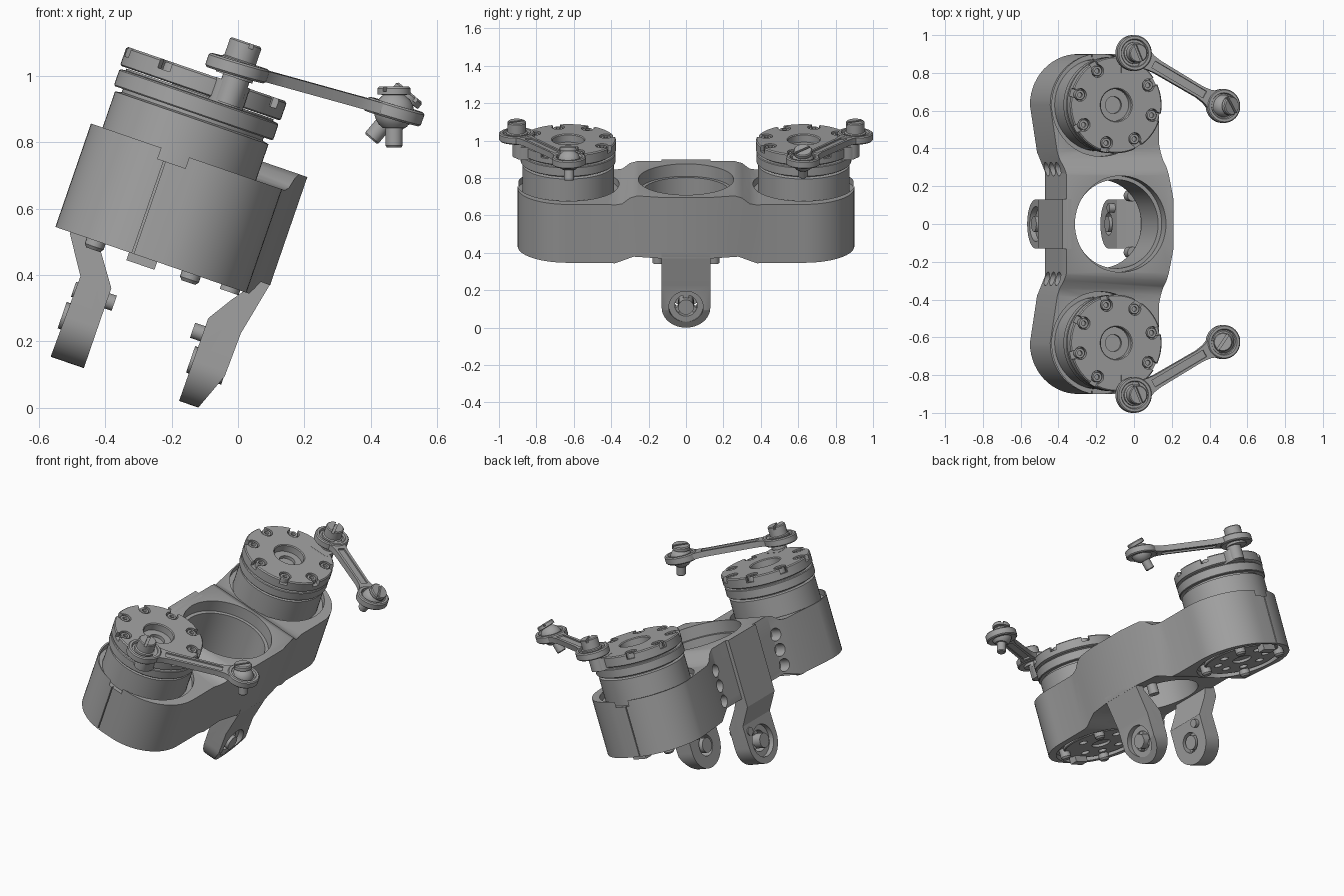
import bpy, bmesh
from math import sin, cos, pi, radians
from mathutils import Matrix, Vector

if "Cube" in bpy.data.objects:
    bpy.data.objects.remove(bpy.data.objects["Cube"])

grey = bpy.data.materials.new("plain grey")
grey.use_nodes = True
colour = (0.36, 0.36, 0.36, 1)
grey.diffuse_color = colour
grey.node_tree.nodes["Principled BSDF"].inputs["Base Color"].default_value = colour

TILT = Matrix.Rotation(radians(19), 4, 'Y')
MOTOR_U, MOTOR_Y = -0.418, 0.63
MID_U = -0.327
parts = []


def add(name, bm):
    bmesh.ops.recalc_face_normals(bm, faces=bm.faces)
    me = bpy.data.meshes.new(name)
    bm.to_mesh(me)
    bm.free()
    me.materials.append(grey)
    ob = bpy.data.objects.new(name, me)
    bpy.context.collection.objects.link(ob)
    parts.append(ob)
    return ob


def prism(name, pts, lo, hi, axis):
    """Extrude a 2D outline along one axis."""
    place = {'x': lambda a, b, c: (c, a, b), 'y': lambda a, b, c: (a, c, b),
             'z': lambda a, b, c: (a, b, c)}[axis]
    bm = bmesh.new()
    low, high = ([bm.verts.new(place(a, b, c)) for a, b in pts] for c in (lo, hi))
    bm.faces.new(low)
    bm.faces.new(high)
    for i in range(len(pts)):
        j = (i + 1) % len(pts)
        bm.faces.new((low[i], low[j], high[j], high[i]))
    return add(name, bm)


def lathe(name, profile, at=(0, 0, 0), turn=0, n=48):
    """Revolve (radius, height) points; turn is degrees about Y."""
    m = Matrix.Translation(at) @ Matrix.Rotation(radians(turn), 4, 'Y')
    bm = bmesh.new()
    rings = []
    for r, h in profile:
        k = 1 if r == 0 else n
        rings.append([bm.verts.new(m @ Vector((r * cos(2 * pi * i / n), r * sin(2 * pi * i / n), h)))
                      for i in range(k)])
    for p, q in zip(rings, rings[1:]):
        for i in range(n):
            quad = [p[i % len(p)], p[(i + 1) % len(p)], q[(i + 1) % len(q)], q[i % len(q)]]
            bm.faces.new(list(dict.fromkeys(quad)))
    return add(name, bm)


def rod(name, r, lo, hi, at=(0, 0, 0), turn=0, n=24):
    return lathe(name, [(0, lo), (r, lo), (r, hi), (0, hi)], at, turn, n)


def block(name, size, at, spin=0):
    bm = bmesh.new()
    m = Matrix.Translation(at) @ Matrix.Rotation(spin, 4, 'Z') @ Matrix.Diagonal((*size, 1))
    bmesh.ops.create_cube(bm, size=1, matrix=m)
    return add(name, bm)


def combine(ob, others, op='DIFFERENCE'):
    for c in others:
        mod = ob.modifiers.new("bool", 'BOOLEAN')
        mod.operation, mod.object, mod.solver = op, c, 'EXACT'
    bpy.context.view_layer.update()
    dg = bpy.context.evaluated_depsgraph_get()
    me = bpy.data.meshes.new_from_object(ob.evaluated_get(dg))
    ob.modifiers.clear()
    ob.data = me
    for c in others:
        parts.remove(c)
        bpy.data.objects.remove(c)
    return ob


def arc(cx, cy, r, a0, a1, n=14):
    return [(cx + r * cos(radians(a0 + (a1 - a0) * i / n)),
             cy + r * sin(radians(a0 + (a1 - a0) * i / n))) for i in range(n + 1)]


# Housing: plan outline crossed with its side profile
half = [(-.03, .13), (-.07, .33), (-.09, .42)] + arc(-.36, .63, .27, 0, 90) \
    + arc(-.43, .63, .27, 90, 180) + [(-.66, .38), (-.63, .27)]
plan = half + [(u, -y) for u, y in reversed(half)]
side = [(.26, .73), (.30, .715), (.34, .68), (.38, .67), (.95, .67), (.95, .34), (.38, .34), (.28, .385)]
side = side + [(-y, w) for y, w in reversed(side)]
body = prism("housing", plan, .3, .8, 'z')
combine(body, [prism("side", side, -1, .3, 'x')], 'INTERSECT')
cuts = [lathe("bore", [(0, .2), (.235, .2), (.235, .66), (.255, .66), (.255, .9), (0, .9)], (MID_U, 0, 0), n=64)]
for s in (1, -1):
    cuts.append(rod("top_pocket", .272, .635, .8, (MOTOR_U, s * MOTOR_Y, 0), n=64))
    cuts.append(rod("bottom_pocket", .255, .2, .37, (-.40, s * MOTOR_Y, 0), n=64))
    cuts.append(block("seam", (.006, .03, 1), (-.453, s * .9, .5)))
    for w in (.43, .52, .61):
        cuts.append(rod("side_hole", .036, -.12, .05, (-.63, s * .29, w), 90))
combine(body, cuts)


# Two legs with eyes, one on each side of the bore
def leg(name, outline, d):
    ob = prism(name, outline, -.132, .132, 'y')
    tongue = [(.132, .8), (-.132, .8)] + arc(0, .095, .13, 180, 360, 24)
    combine(ob, [prism("tongue", tongue, -1, .5, 'x')], 'INTERSECT')
    u = MID_U + d * .205
    face = MID_U + d * .259
    combine(ob, [rod("pocket", .092, -.035, .035, (face + d * .003, 0, .095), 90, 40),
                 rod("hole", .06, -.1, .1, (u, 0, .095), 90, 32)])
    # Eye screw held by three spokes, and a side stud
    rod(name + "_screw", .042, -.062, .05, (u, 0, .095), 90)
    for k in range(3):
        a = pi / 2 + k * 2 * pi / 3
        spoke = block(name + "_spoke", (.03, .08, .03), (0, 0, 0))
        spoke.data.transform(Matrix.Translation((u, 0, .095)) @ Matrix.Rotation(a, 4, 'X')
                             @ Matrix.Translation((0, .035, 0)))
    rod(name + "_stud", .024, -.07, .06, (MID_U + d * .19, .085, .18), 90)


leg("right_leg", [(-.652, .73), (-.652, .335), (-.58, .224), (-.586, -.036), (-.48, -.036),
                  (-.48, .22), (-.557, .33), (-.59, .40), (-.60, .73)], -1)
leg("left_leg", [(-.03, .42), (-.03, .39), (-.066, .22), (-.07, .08), (-.115, -.036), (-.176, -.036),
                 (-.174, .23), (-.126, .305), (-.086, .36), (-.086, .42)], 1)


# Lever bar and rings, drawn along x then laid between its two pivots
def lever(s):
    a, b = Vector((-.337, s * .905, .972)), Vector((.153, s * .625, 1.002))
    d = b - a
    length, spin = d.to_2d().length, Vector((d.x, d.y)).angle_signed(Vector((1, 0)))
    e = length - .06
    top = [(.05, .065), (.10, .042), (.15, .036), (e - .09, .033), (e - .04, .04), (e + .01, .062)]
    bar = prism("lever_bar", top + [(x, -y) for x, y in reversed(top)], -.017, .017, 'z')
    slots = [block("slot", (length - .24, .04, .03), (length / 2, 0, h)) for h in (.023, -.023)]
    group = [combine(bar, slots)]
    for x, r in ((0, .095), (length, .09)):
        ring = [(.055, -.018), (r - .006, -.022), (r, -.016), (r, .016), (r - .006, .022),
                (r - .02, .022), (r - .025, .010), (.055, .010), (.055, -.018)]
        group.append(lathe("lever_ring", ring, (x, 0, 0)))
    slope = Matrix.Shear('XY', 4, (0, 0))
    slope[2][0] = d.z / length
    m = Matrix.Translation(a) @ Matrix.Rotation(spin, 4, 'Z') @ slope
    for ob in group:
        ob.data.transform(m)
    # Fixed pivot screw
    head = lathe("pivot_screw", [(0, -.03), (.058, -.03), (.058, .022), (.05, .026), (.05, .078),
                                 (.045, .083), (0, .083)], a)
    combine(head, [block("slot", (.014, .2, .03), a + Vector((0, 0, .083)), .4)])
    # Ball joint with its hanging pin
    lean = 21 if s > 0 else -19
    ball = [(0, -.108), (.022, -.108), (.026, -.103), (.026, -.05)] + \
           [(.06 * cos(radians(t)), .06 * sin(radians(t))) for t in range(-55, 50, 15)] + \
           [(.032, .05), (.05, .052), (.05, .07), (.045, .076), (0, .076)]
    joint = lathe("ball_joint", ball, b, lean)
    slot = block("slot", (.012, .2, .03), (0, 0, .076), s * .6)
    slot.data.transform(Matrix.Translation(b) @ Matrix.Rotation(radians(lean), 4, 'Y'))
    combine(joint, [slot])


for s in (1, -1):
    hub = Vector((MOTOR_U, s * MOTOR_Y, 0))
    # Motor stack: stator, rotor ring and notched cap
    lathe("motor_stator", [(0, .372), (.245, .372), (.245, .785), (.225, .79), (.225, .80), (.25, .80),
                           (.254, .804), (.254, .85), (.25, .854), (.235, .856), (.235, .862), (0, .862)], hub, n=64)
    cap = lathe("motor_cap", [(0, .855), (.045, .855), (.045, .88), (.085, .88), (.085, .92), (.09, .925),
                              (.25, .925), (.256, .919), (.256, .868), (.25, .864), (.09, .864), (.09, .85),
                              (0, .85)], hub, n=64)
    notches, spots = [], []
    for k in range(8):
        ang = radians(30 + 45 * k)
        if k == 1:
            continue
        out = Vector((cos(ang), s * sin(ang), 0))
        spots.append(hub + out * .208)
        notches.append(rod("notch", .034, .892, 1, spots[-1], n=20))
        notches.append(block("notch", (.08, .044, .1), hub + out * .25 + Vector((0, 0, .945)), s * ang))
    combine(cap, notches)
    for p in spots:
        lathe("cap_screw", [(0, .905), (.013, .905), (.013, .92), (.025, .92), (.027, .917), (.027, .88),
                            (0, .88)], p, n=20)
    # Lug and post that carry the lever
    lug = [(.055, -.1)] + arc(0, .23, .055, 0, 180, 12) + [(-.055, -.0)]
    lug = prism("lever_lug", [(-.335 + x, s * (MOTOR_Y + y)) for x, y in
                              [(.055, .17)] + lug[1:-1] + [(-.055, .17)]], .855, .926, 'z')
    rod("lever_post", .042, .86, .97, (-.33, s * .885, 0))
    lever(s)
    # Underside: base plate, holes and retaining screws
    base = lathe("motor_base", [(0, .35), (.215, .35), (.22, .355), (.22, .375), (0, .375)], hub, n=48)
    holes = [rod("hole", .055, .3, .365, hub)]
    for k in range(8):
        out = Vector((cos(k * pi / 4), sin(k * pi / 4), 0))
        holes.append(rod("hole", .025, .3, .365, hub + out * .14, n=16))
    combine(base, holes)
    for k in range(4):
        ang = pi / 4 + k * pi / 2
        p = hub + Vector((cos(ang), sin(ang), 0)) * .215
        lathe("base_screw", [(0, .312), (.022, .312), (.03, .322), (.03, .38), (0, .38)], p, n=20)
    block("cable_plug", (.09, .05, .06), (-.42, s * .84, .345))
    rod("bore_screw", .03, .325, .39, (-.14, s * .15, 0))

# Lean the assembly, rest it on the ground, shade it
for ob in parts:
    ob.data.transform(TILT)
low = min(v.co.z for ob in parts for v in ob.data.vertices)
for ob in parts:
    ob.data.transform(Matrix.Translation((0, 0, -low)))
    ob.data.update()
bpy.ops.object.select_all(action='DESELECT')
for ob in parts:
    ob.select_set(True)
bpy.context.view_layer.objects.active = body
bpy.ops.object.shade_smooth_by_angle(angle=radians(30))
